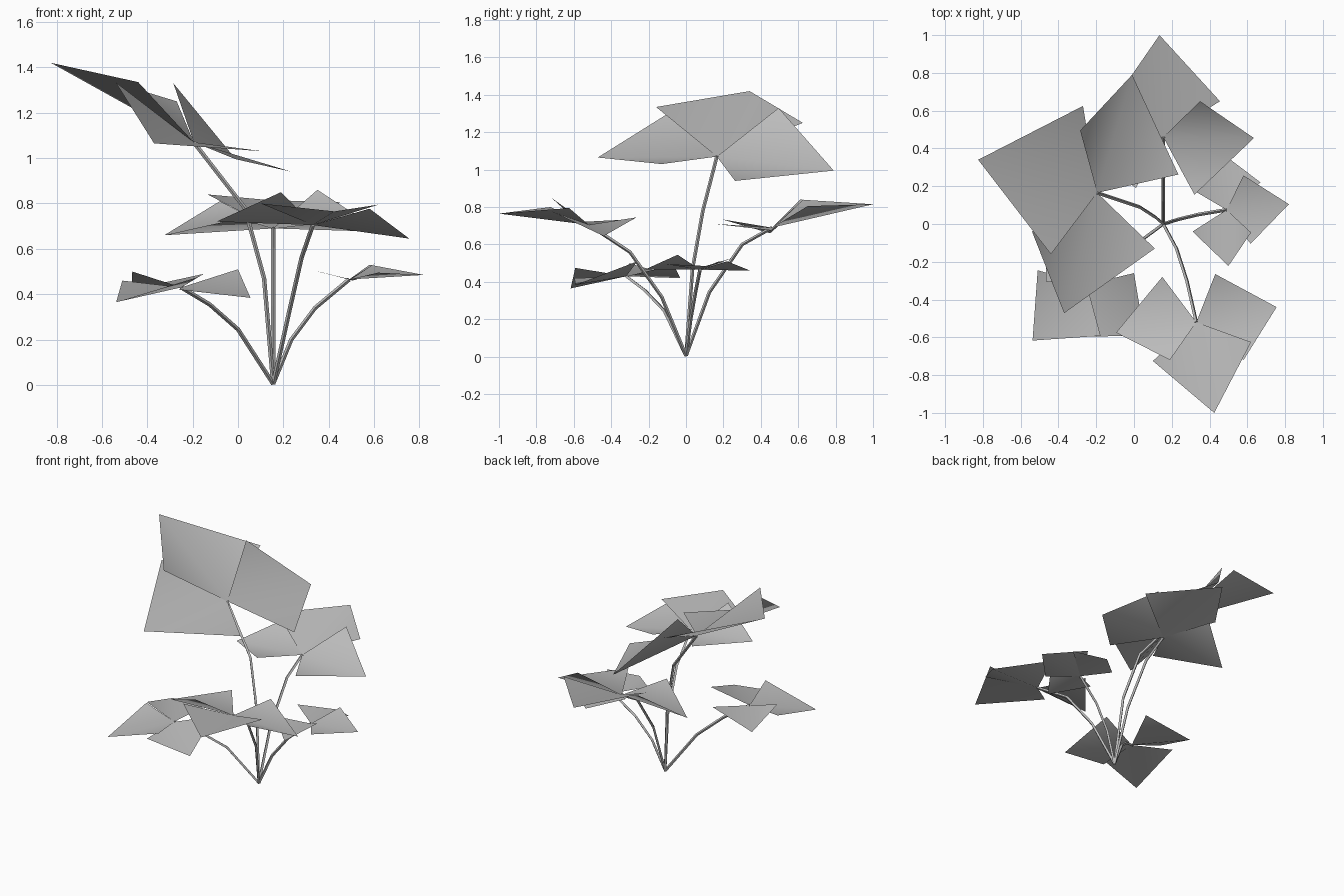
import bpy
import bmesh
from mathutils import Vector

default_cube = bpy.data.objects.get("Cube")
if default_cube:
    bpy.data.objects.remove(default_cube, do_unlink=True)


def make_material(name, value):
    material = bpy.data.materials.new(name)
    colour = (value, value, value, 1)
    material.diffuse_color = colour
    material.use_nodes = True
    shader = next(n for n in material.node_tree.nodes if n.type == "BSDF_PRINCIPLED")
    shader.inputs["Base Color"].default_value = colour
    shader.inputs["Roughness"].default_value = 0.8
    return material


GREY = make_material("plain grey", 0.5)
ROOT = Vector((0.155, 0, 0.005))
STEM_RADIUS = 0.0095


def add_object(name, bm, smooth=True):
    mesh = bpy.data.meshes.new(name)
    bm.to_mesh(mesh)
    bm.free()
    mesh.materials.append(GREY)
    for polygon in mesh.polygons:
        polygon.use_smooth = smooth
    result = bpy.data.objects.new(name, mesh)
    bpy.context.collection.objects.link(result)
    return result


def add_stem(name, path):
    """Thin square-sided tube from the root to the leaf joint."""
    points = [ROOT] + [Vector(p) for p in path]
    bm = bmesh.new()
    rings = []
    for index, point in enumerate(points):
        before = points[max(index - 1, 0)]
        after = points[min(index + 1, len(points) - 1)]
        direction = (after - before).normalized()
        side = direction.cross(Vector((0, 1, 0))).normalized()
        other = direction.cross(side)
        corners = (side, other, -side, -other)
        rings.append([bm.verts.new(point + c * STEM_RADIUS) for c in corners])
    for low, high in zip(rings, rings[1:]):
        for i in range(len(low)):
            j = (i + 1) % len(low)
            bm.faces.new((low[i], low[j], high[j], high[i]))
    bm.faces.new(rings[0])
    bm.faces.new(rings[-1])
    bmesh.ops.recalc_face_normals(bm, faces=bm.faces)
    add_object(name, bm, smooth=False)


def add_leaf(name, tip, first_side, outer, second_side):
    """Four-cornered leaf, folded along the line from the stem tip outwards."""
    bm = bmesh.new()
    inner, first, far, second = [
        bm.verts.new(c) for c in (tip, first_side, outer, second_side)
    ]
    halves = [bm.faces.new((inner, first, far)), bm.faces.new((inner, far, second))]
    bm.normal_update()
    if sum(half.normal.z for half in halves) < 0:
        bmesh.ops.reverse_faces(bm, faces=halves)
    add_object(name, bm)


def add_sprig(name, path, leaves):
    add_stem(name + "_stem", path)
    for label, leaf in zip(("first", "second", "third"), leaves):
        add_leaf(f"{name}_{label}_leaf", path[-1], *leaf)


# Each leaf lists one side corner, the outer corner and the other side corner
add_sprig(
    "tall",
    [(.115, .035, .47), (.03, .09, .78), (-.195, .165, 1.07)],
    [((-.27, .625, 1.25), (-.825, .34, 1.42), (-.44, -.16, 1.335)),
     ((.11, -.13, 1.03), (-.37, -.472, 1.065), (-.54, -.04, 1.335)),
     ((-.285, .495, 1.33), (-.01, .79, .995), (.235, .262, .94))],
)

add_sprig(
    "back",
    [(.155, .125, .345), (.155, .3, .6), (.155, .46, .69)],
    [((.455, .65, .805), (.135, 1, .815), (-.135, .61, .84)),
     ((.35, .65, .86), (.635, .455, .675), (.32, .155, .71)),
     ((-.08, .62, .81), (-.325, .45, .66), (.01, .19, .735))],
)

add_sprig(
    "left",
    [(.235, .025, .2), (.34, .05, .34), (.49, .075, .465)],
    [((.32, .175, .51), (.505, .345, .46), (.67, .22, .51)),
     ((.58, .257, .53), (.82, .105, .485), (.617, -.105, .495)),
     ((.31, -.04, .51), (.5, -.222, .465), (.62, -.045, .545))],
)

add_sprig(
    "front",
    [(.225, -.13, .32), (.28, -.3, .56), (.33, -.52, .705)],
    [((.43, -.265, .745), (.755, -.44, .645), (.58, -.72, .777)),
     ((.15, -.28, .735), (-.095, -.575, .72), (.19, -.72, .85)),
     ((.62, -.625, .795), (.425, -1, .765), (.1, -.725, .8))],
)

add_sprig(
    "right",
    [(0, -.115, .245), (-.125, -.22, .355), (-.25, -.32, .43)],
    [((-.51, -.245, .46), (-.537, -.617, .365), (-.177, -.592, .475)),
     ((0, -.26, .51), (.055, -.59, .384), (-.26, -.597, .42)),
     ((-.466, -.305, .5), (-.47, -.03, .42), (-.15, -.065, .49))],
)
